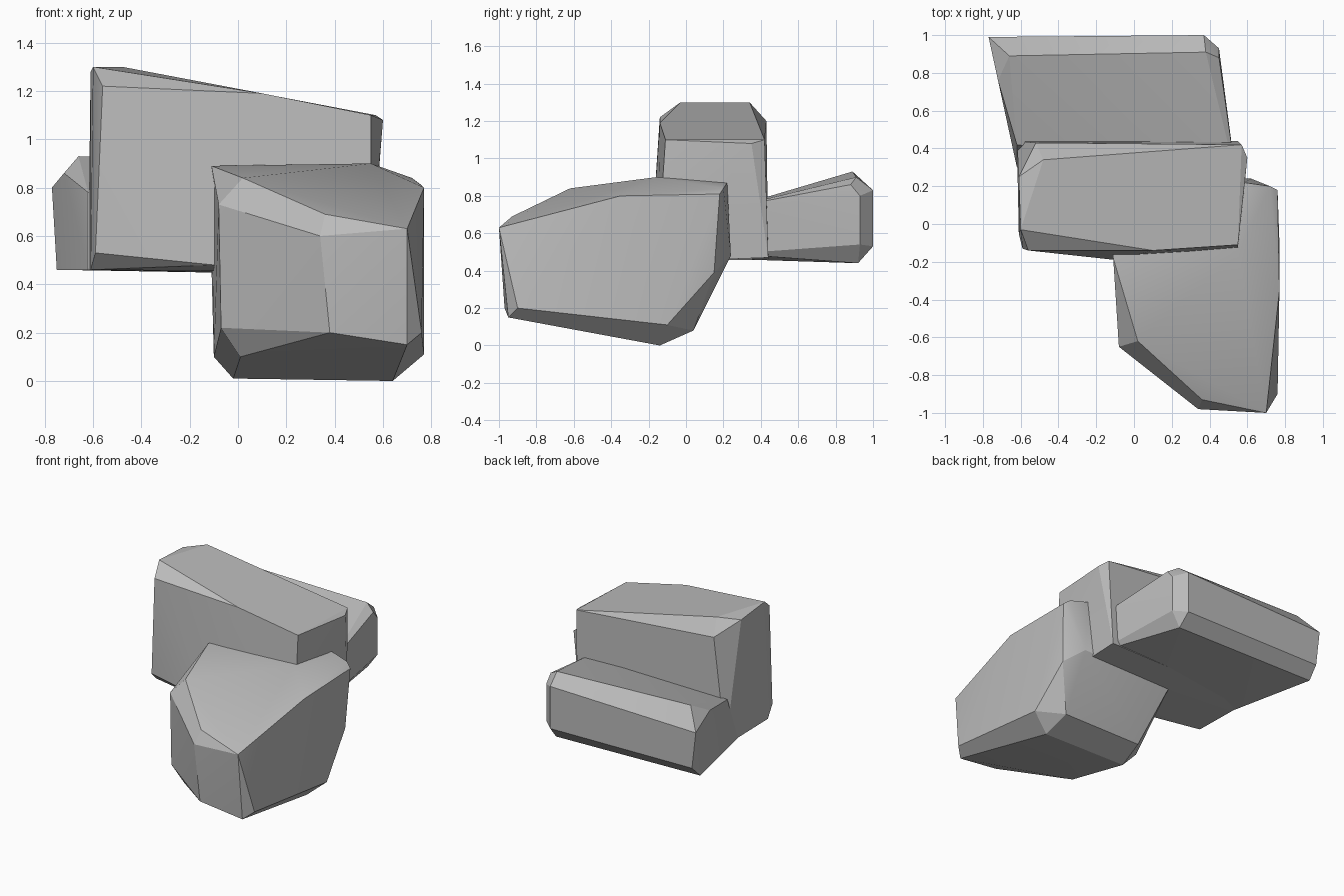
import bpy
import bmesh
import math

# Remove the default cube only
default_cube = bpy.data.objects.get("Cube")
if default_cube:
    bpy.data.objects.remove(default_cube, do_unlink=True)

# Single stone colour
stone = bpy.data.materials.new("grey stone")
stone.use_nodes = True
stone_colour = (0.5, 0.5, 0.5, 1)
stone.diffuse_color = stone_colour
stone.node_tree.nodes["Principled BSDF"].inputs["Base Color"].default_value = stone_colour


def boulder(name, **corner_groups):
    """Wrap chipped corner points (in hundredths) in a faceted convex stone."""
    bm = bmesh.new()
    for corners in corner_groups.values():
        for corner in corners:
            bm.verts.new([value / 100 for value in corner])
    hull = bmesh.ops.convex_hull(bm, input=bm.verts)
    unused = set(hull["geom_interior"] + hull["geom_unused"])
    loose = [item for item in unused if isinstance(item, bmesh.types.BMVert)]
    bmesh.ops.delete(bm, geom=loose, context="VERTS")

    # Merge almost coplanar triangles into broad facets
    bmesh.ops.dissolve_limit(bm, angle_limit=math.radians(4),
                             verts=bm.verts, edges=bm.edges)
    bmesh.ops.recalc_face_normals(bm, faces=bm.faces)
    mesh = bpy.data.meshes.new(name)
    bm.to_mesh(mesh)
    bm.free()
    mesh.materials.append(stone)
    stone_object = bpy.data.objects.new(name, mesh)
    bpy.context.collection.objects.link(stone_object)

    # Soften shallow bends while keeping chipped edges crisp
    bpy.ops.object.select_all(action="DESELECT")
    stone_object.select_set(True)
    bpy.context.view_layer.objects.active = stone_object
    bpy.ops.object.shade_smooth_by_angle(angle=math.radians(20))
    return stone_object


# Tall slab across the middle, sloping down to its left end
boulder(
    "middle_boulder",
    top=[(-60, -3, 130), (-48, 34, 130), (-61, 25, 128)],
    front_rim=[(-56, -14, 122), (10, -14, 119), (55, -11, 110)],
    back_rim=[(-52, 43, 120), (57, 42, 110), (60, 35, 108)],
    front_foot=[(-59, -13, 53), (-10, -19, 48), (55, -15, 50)],
    base=[(-61, -5, 46), (-62, 44, 46), (55, 44, 47), (55, -8, 45)],
)

# Large leaning block at the front
boulder(
    "front_boulder",
    top=[(-11, -18, 89), (55, -16, 90), (2, -62, 84),
         (36, -93, 69), (70, -100, 63)],
    front_rim=[(-8, -65, 73), (34, -98, 60)],
    front_foot=[(-7, -65, 22), (38, -97, 20), (70, -95, 15), (76, -90, 20)],
    base=[(1, -62, 10), (-2, -14, 1), (64, -14, 0),
          (77, -10, 11), (-10, -10, 10), (62, 4, 8), (0, 4, 8)],
    back=[(-11, 20, 86), (58, 22, 87), (72, 20, 84), (76, 18, 81),
          (-11, 24, 48), (62, 24, 48), (74, 15, 39)],
    side=[(77, -35, 80)],
)

# Low long block at the back
boulder(
    "back_boulder",
    ridge=[(-66, 89, 93), (38, 91, 90), (45, 88, 86), (-72, 76, 86)],
    back_face=[(-77, 99, 80), (37, 100, 83), (37, 100, 53), (-74, 99, 54)],
    end_chip=[(45, 93, 80), (45, 93, 54)],
    base=[(-75, 91, 46), (38, 92, 44), (-62, 30, 46), (53, 25, 49)],
    buried_front=[(-62, 42, 78), (51, 46, 78), (54, 25, 74)],
)
